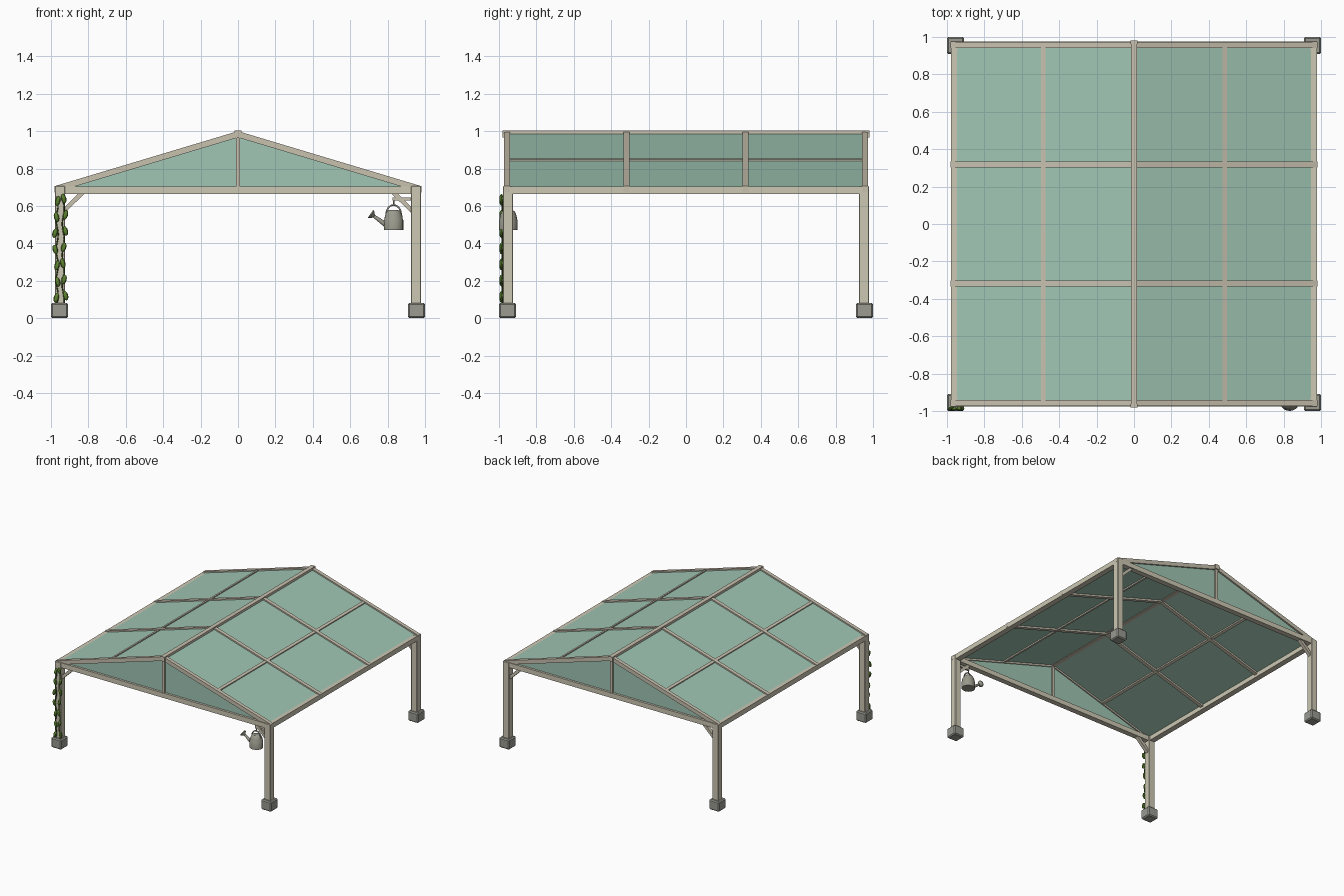
import bpy, bmesh, math
from mathutils import Vector, Matrix

cube = bpy.data.objects.get("Cube")
if cube:
    bpy.data.objects.remove(cube, do_unlink=True)


def material(name, *srgb):
    m = bpy.data.materials.new(name)
    m.use_nodes = True
    col = [c ** 2.2 for c in srgb] + [1]
    m.diffuse_color = col
    m.node_tree.nodes["Principled BSDF"].inputs["Base Color"].default_value = col
    return m


CREAM = material("cream post", 0.80, 0.78, 0.70)
FRAME = material("warm frame", 0.78, 0.75, 0.68)
GLASS = material("green glass", 0.62, 0.77, 0.70)
STONE = material("grey stone", 0.60, 0.60, 0.57)
METAL = material("grey metal", 0.60, 0.60, 0.55)
LEAF = material("leaf green", 0.36, 0.50, 0.20)
STEM = material("stem green", 0.25, 0.32, 0.15)


def finish(name, bm, mat, smooth=False, bevel=0):
    bmesh.ops.recalc_face_normals(bm, faces=bm.faces)
    mesh = bpy.data.meshes.new(name)
    bm.to_mesh(mesh)
    bm.free()
    mesh.materials.append(mat)
    ob = bpy.data.objects.new(name, mesh)
    bpy.context.collection.objects.link(ob)
    if bevel:
        mod = ob.modifiers.new("bevel", "BEVEL")
        mod.width = bevel
        mod.segments = 1
    if smooth:
        bpy.ops.object.select_all(action="DESELECT")
        bpy.context.view_layer.objects.active = ob
        ob.select_set(True)
        bpy.ops.object.shade_smooth_by_angle(angle=math.radians(40))
    return ob


def prism(name, profile, y0, y1, mat, bevel=0):
    """Extrude an x-z outline along y."""
    bm = bmesh.new()
    face = bm.faces.new([bm.verts.new((x, y0, z)) for x, z in profile])
    new = bmesh.ops.extrude_face_region(bm, geom=[face])["geom"]
    bmesh.ops.translate(bm, vec=(0, y1 - y0, 0),
                        verts=[v for v in new if isinstance(v, bmesh.types.BMVert)])
    return finish(name, bm, mat, bevel=bevel)


def box(name, x, y, z, mat, bevel=0):
    prof = [(x[0], z[0]), (x[1], z[0]), (x[1], z[1]), (x[0], z[1])]
    return prism(name, prof, y[0], y[1], mat, bevel)


def span(centre, half):
    return centre - half, centre + half


def tube(name, points, radius, mat, cyclic=False):
    cu = bpy.data.curves.new(name, "CURVE")
    cu.dimensions = "3D"
    cu.bevel_depth = radius
    cu.bevel_resolution = 1
    cu.use_fill_caps = True
    sp = cu.splines.new("POLY")
    sp.points.add(len(points) - 1)
    for p, co in zip(sp.points, points):
        p.co = (*co, 1)
    sp.use_cyclic_u = cyclic
    cu.materials.append(mat)
    ob = bpy.data.objects.new(name, cu)
    bpy.context.collection.objects.link(ob)


def lathe(name, rings, place, mat, sides=20):
    """Stack (radius, height) rings, capped at both ends."""
    bm = bmesh.new()
    loops = []
    for r, h in rings:
        angles = [math.tau * i / sides for i in range(sides)]
        loops.append([bm.verts.new((r * math.cos(a), r * math.sin(a), h)) for a in angles])
    for a, b in zip(loops, loops[1:]):
        for i in range(sides):
            j = (i + 1) % sides
            bm.faces.new((a[i], a[j], b[j], b[i]))
    bm.faces.new(loops[0])
    bm.faces.new(loops[-1])
    bm.transform(place)
    finish(name, bm, mat, smooth=True)


def roof(x, drop=0):
    return 1.0 - 0.3 * abs(x) - drop


def sloped(side, x0, x1, top, bottom):
    return [(side * x0, roof(x0, top)), (side * x1, roof(x1, top)),
            (side * x1, roof(x1, bottom)), (side * x0, roof(x0, bottom))]


EAVE = (0.665, 0.705)
for sx, side in ((1, "left"), (-1, "right")):
    # Posts, footings and corner braces
    for sy, end in ((-1, "front"), (1, "back")):
        tag = f"{end}_{side}"
        box(f"{tag}_post", span(sx * 0.952, 0.027), span(sy * 0.952, 0.027),
            (0.06, EAVE[1] + 0.001), CREAM, 0.003)
        box(f"{tag}_footing", span(sx * 0.954, 0.046), span(sy * 0.954, 0.046),
            (0, 0.082), STONE, 0.008)
        brace = [(0.93, 0.56), (0.93, 0.592), (0.85, 0.67), (0.815, 0.67)]
        prism(f"{tag}_brace", [(sx * x, z) for x, z in brace],
              *span(sy * 0.952, 0.014), FRAME)
    # Eave beam, rafters, purlin and roof panel
    box(f"{side}_eave_beam", span(sx * 0.955, 0.023), (-0.975, 0.975), EAVE, CREAM)
    for i, y in enumerate((-0.957, -0.318, 0.318, 0.957)):
        prism(f"{side}_rafter_{i + 1}", sloped(sx, 0, 0.98, 0, 0.034),
              *span(y, 0.015), FRAME)
    prism(f"{side}_purlin", sloped(sx, 0.474, 0.496, 0.003, 0.03), -0.955, 0.955, FRAME)
    prism(f"{side}_roof_panel", sloped(sx, 0, 0.96, 0.011, 0.019), -0.955, 0.955, GLASS)

# Gable ends
for sy, end in ((-1, "front"), (1, "back")):
    box(f"{end}_tie_beam", (-0.975, 0.975), span(sy * 0.955, 0.022), EAVE, CREAM)
    prism(f"{end}_gable_panel", [(-0.93, 0.7), (0.93, 0.7), (0, 0.98)],
          *span(sy * 0.955, 0.004), GLASS)
    box(f"{end}_king_post", span(0, 0.012), span(sy * 0.957, 0.014), (0.7, 0.975), FRAME)
    box(f"{end}_ridge_cap", span(0, 0.02), span(sy * 0.971, 0.009), (0.965, 1.004), FRAME)
box("ridge_beam", span(0, 0.017), (-0.975, 0.975), (0.972, 1.003), FRAME)

# Climbing vines on the front right post
for k, x in enumerate((-0.967, -0.934)):
    path = [(x + 0.006 * math.sin(i * 1.1 + k), -0.983, 0.08 + i * 0.0285) for i in range(21)]
    tube(f"vine_stem_{k + 1}", path, 0.004, STEM)
    for i in range(7):
        bm = bmesh.new()
        bmesh.ops.create_uvsphere(bm, u_segments=8, v_segments=6, radius=1)
        sway = 0.008 * math.sin(i * 1.3 + 2 * k)
        lean = 0.25 * (-1) ** (i + k)
        bm.transform(Matrix.Translation((x + (k * 2 - 1) * 0.005 + sway, -0.987,
                                         0.108 + i * 0.0865 + k * 0.012))
                     @ Matrix.Rotation(lean, 4, "Y")
                     @ Matrix.Diagonal((0.014, 0.011, 0.026, 1)))
        finish(f"vine_leaf_{k + 1}_{i + 1}", bm, LEAF, smooth=True)

# Hanging bracket and hook
CX, CY = 0.832, -0.95
box("can_bracket", (CX - 0.005, 0.93), span(CY, 0.01), (0.628, 0.645), FRAME)
tube("can_hook", [(CX, CY, 0.64), (CX, CY, 0.6)], 0.004, METAL)

# Watering can
lathe("can_body", [(0.052, 0.472), (0.052, 0.525), (0.049, 0.53), (0.046, 0.55),
                   (0.036, 0.57), (0.026, 0.578)],
      Matrix.Translation((CX, CY, 0)) @ Matrix.Diagonal((1, 0.95, 1, 1)), METAL)
arc = [math.pi * i / 12 for i in range(13)]
tube("can_handle", [(CX + 0.04 * math.cos(a), CY, 0.555 + 0.05 * math.sin(a)) for a in arc],
     0.005, METAL)
start, direction = Vector((0.79, CY, 0.5)), Vector((-0.07, 0, 0.05))
aim = Matrix.Translation(start) @ direction.to_track_quat("Z", "Y").to_matrix().to_4x4()
lathe("can_spout", [(0.014, 0), (0.008, 0.082)], aim, METAL, 12)
lathe("can_rose", [(0.008, 0.076), (0.025, 0.094), (0.025, 0.1)], aim, METAL, 14)
